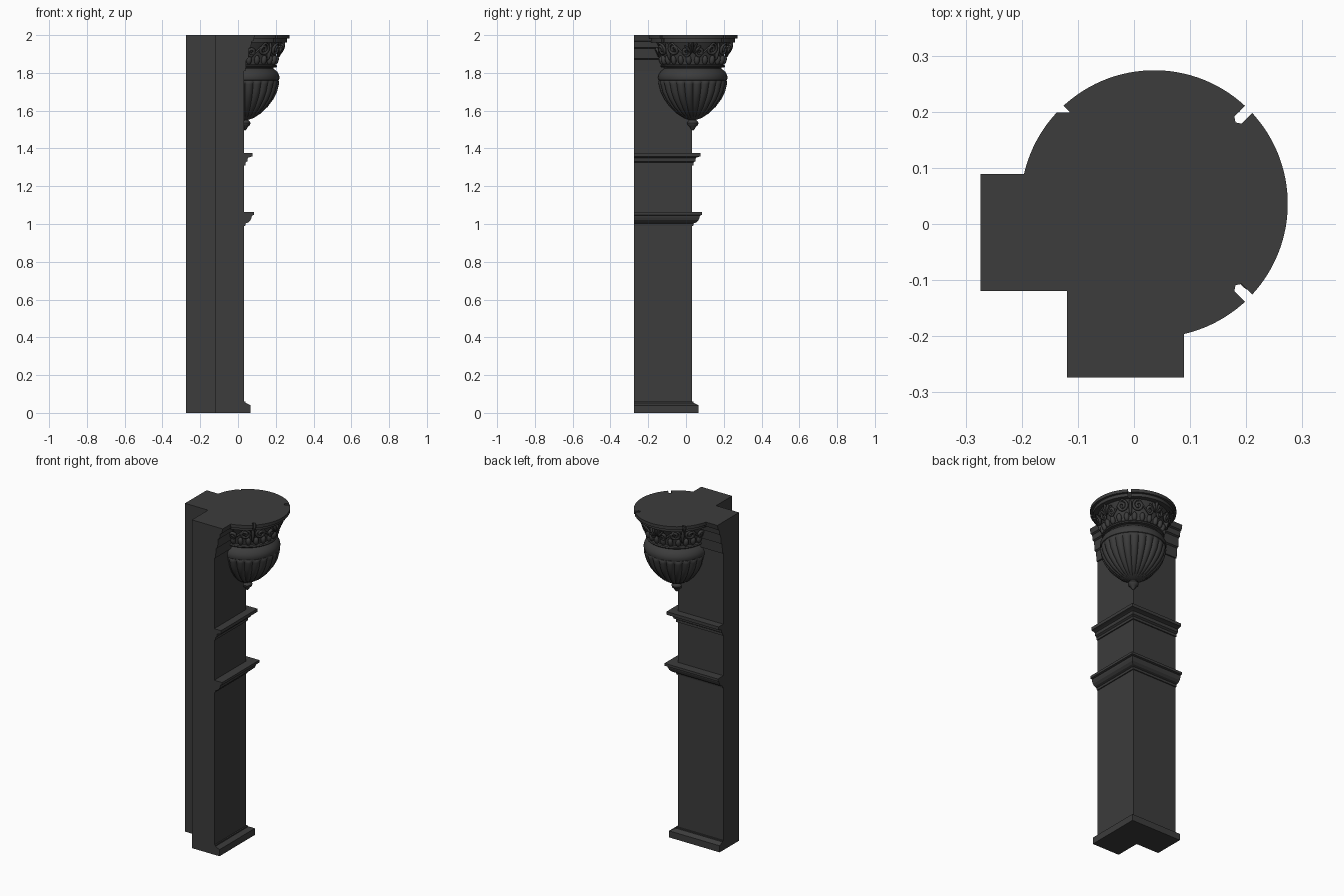
import bpy, bmesh, math
from mathutils import Matrix, Vector

cube = bpy.data.objects.get("Cube")
if cube:
    bpy.data.objects.remove(cube, do_unlink=True)

stone = bpy.data.materials.new("dark_stone")
stone.use_nodes = True
COLOR = (0.045, 0.045, 0.045, 1)
stone.diffuse_color = COLOR
stone.node_tree.nodes["Principled BSDF"].inputs["Base Color"].default_value = COLOR

BACK, NOTCH, FACE = -0.274, -0.119, 0.032   # plan lines of the L-shaped pier
AXIS = Vector((0.036, 0.036, 0))            # axis of the hanging urn
SLOTS = (-45, 45, 135)                      # rim slots, in degrees


def finish(name, bm, smooth=None):
    mesh = bpy.data.meshes.new(name)
    bm.to_mesh(mesh)
    bm.free()
    obj = bpy.data.objects.new(name, mesh)
    bpy.context.collection.objects.link(obj)
    mesh.materials.append(stone)
    if smooth:
        bpy.ops.object.select_all(action='DESELECT')
        obj.select_set(True)
        bpy.context.view_layer.objects.active = obj
        bpy.ops.object.shade_smooth_by_angle(angle=math.radians(smooth))
    return obj


def prism(name, outline, z0, z1):
    """Extrude a plan outline between two heights."""
    bm = bmesh.new()
    base = bm.faces.new([bm.verts.new((x, y, z0)) for x, y in outline])
    top = bmesh.ops.extrude_face_region(bm, geom=[base])["geom"]
    bmesh.ops.translate(bm, vec=(0, 0, z1 - z0),
                        verts=[g for g in top if isinstance(g, bmesh.types.BMVert)])
    bmesh.ops.recalc_face_normals(bm, faces=bm.faces)
    return finish(name, bm)


def moulding(name, profile):
    """Sweep (projection, height) points around the outer corner with a mitre."""
    bm = bmesh.new()
    rings = [[], [], []]
    for d, z in profile:
        out = FACE + d
        for ring, xy in zip(rings, ((BACK, out), (out, out), (out, BACK))):
            ring.append(bm.verts.new((*xy, z)))
    n = len(profile)
    for a, b in zip(rings, rings[1:]):
        for i in range(n):
            k = (i + 1) % n
            bm.faces.new((a[i], a[k], b[k], b[i]))
    bm.faces.new(rings[0])
    bm.faces.new(rings[2])
    bmesh.ops.recalc_face_normals(bm, faces=bm.faces)
    return finish(name, bm)


def revolve(name, profile, lobes=0, steps=152, smooth=40):
    """Revolve (radius, height, groove) points around the exposed three quarters."""
    bm = bmesh.new()
    rows = []
    for r, z, groove in profile:
        row = []
        for j in range(steps + 1):
            a = math.radians(-97.5 + 285 * j / steps)
            rr = r * (1 - groove * (1 - abs(math.sin(lobes * a / 2)) ** 0.6))
            row.append(bm.verts.new(AXIS + Vector((rr * math.cos(a), rr * math.sin(a), z))))
        rows.append(row)
    for lo, hi in zip(rows, rows[1:]):
        for j in range(steps):
            bm.faces.new((lo[j], lo[j + 1], hi[j + 1], hi[j]))
    return finish(name, bm, smooth)


# Pier shaft
prism("pier_shaft", [(BACK, NOTCH), (NOTCH, NOTCH), (NOTCH, BACK), (FACE, BACK),
                     (FACE, FACE), (BACK, FACE)], 0, 2)

# Mouldings on the two outer faces
moulding("base_plinth", [(-.01, 0), (.035, 0), (.035, .04), (.008, .053), (.008, .06), (-.01, .06)])
moulding("lower_band", [(-.01, .99), (.006, .99), (.008, 1.003), (.022, 1.008), (.034, 1.02),
                        (.04, 1.035), (.042, 1.045), (.053, 1.048), (.053, 1.063), (-.01, 1.063)])
moulding("upper_band", [(-.01, 1.31), (.007, 1.31), (.007, 1.325), (.018, 1.332), (.02, 1.35),
                        (.03, 1.354), (.045, 1.358), (.045, 1.377), (-.01, 1.377)])
moulding("stepped_cornice", [(-.01, 1.81), (.008, 1.81), (.012, 1.87), (.022, 1.875), (.026, 1.93),
                             (.036, 1.935), (.04, 1.965), (.05, 1.97), (.057, 2), (-.01, 2)])

# Hanging urn: finial, fluted bowl, collar and bell
revolve("urn_finial", [(.001, 1.495, 0), (.012, 1.505, 0), (.016, 1.515, 0), (.027, 1.523, 0),
                       (.03, 1.535, 0), (.024, 1.546, 0), (.018, 1.55, 0), (.03, 1.562, 0)], steps=36)
revolve("urn_bowl", [(.02, 1.552, 0), (.045, 1.56, .05), (.085, 1.585, .08), (.122, 1.62, .09),
                     (.152, 1.66, .09), (.172, 1.7, .08), (.182, 1.74, .07), (.183, 1.752, .04),
                     (.178, 1.76, 0)], lobes=24)
revolve("urn_collar", [(.17, 1.757, 0), (.181, 1.762, 0), (.184, 1.775, 0), (.181, 1.79, 0),
                       (.172, 1.806, 0), (.16, 1.816, 0), (.152, 1.822, 0), (.152, 1.828, 0),
                       (.168, 1.83, 0), (.172, 1.836, 0), (.168, 1.842, 0), (.156, 1.845, 0)], steps=76)
revolve("capital_bell", [(.155, 1.84, 0), (.16, 1.87, 0), (.167, 1.9, 0), (.178, 1.93, 0),
                         (.193, 1.955, 0), (.2, 1.975, 0)], steps=76)


# Slotted rim plates on top of the urn
def rim(name, radius, z0, z1):
    half, inner = 0.009, 0.205
    points = [(0, 0)]
    for deg in range(-97, 188, 3):
        a = math.radians(deg)
        if deg + 1 in SLOTS or deg - 1 in SLOTS or deg in SLOTS:
            s = math.radians(min(SLOTS, key=lambda v: abs(v - deg)))
            rot = Matrix.Rotation(s, 2)
            for q in ((radius, -half), (inner + .006, -half), (inner, 0), (inner + .006, half), (radius, half)):
                points.append(rot @ Vector(q))
        else:
            points.append((radius * math.cos(a), radius * math.sin(a)))
    prism(name, [(p[0] + AXIS.x, p[1] + AXIS.y) for p in points], z0, z1)


rim("rim_top", .238, 1.981, 2)
rim("rim_lower", .224, 1.962, 1.981)


# Carved scrolls on the bell
def on_bell(deg, arc, z, lift=0.012):
    a = math.radians(deg) + arc / 0.19
    r = 0.16 + 0.04 * max(0, (z - 1.85) / 0.12) ** 1.3 + lift
    return AXIS + Vector((r * math.cos(a), r * math.sin(a), z))


def scroll_points(side):
    """Two opposed spirals joined by a stem, as (arc, height) pairs."""
    first, second = [], []
    for i in range(22):
        t = i / 21
        a, r = math.pi * (0.5 + 3 * (1 - t)), .007 + .024 * t
        first.append((side * (.045 + r * math.cos(a)), 1.925 + r * math.sin(a)))
        a, r = math.pi * (-0.5 - 2.5 * t), .022 - .016 * t
        second.append((side * (.112 - r * math.cos(a)), 1.91 + r * math.sin(a)))
    return first + second


curve = bpy.data.curves.new("capital_scrolls", 'CURVE')
curve.dimensions = '3D'
curve.bevel_depth = 0.0075
curve.bevel_resolution = 1
curve.use_fill_caps = True
for deg in SLOTS:
    for side in (-1, 1):
        pts = scroll_points(side)
        spline = curve.splines.new('POLY')
        spline.points.add(len(pts) - 1)
        for p, (arc, z) in zip(spline.points, pts):
            p.co = (*on_bell(deg, arc, z), 1)
            p.radius = 0.7 + 0.5 * math.sin(math.pi * min(1, (z - 1.88) / 0.08))
scrolls = bpy.data.objects.new("capital_scrolls", curve)
bpy.context.collection.objects.link(scrolls)
curve.materials.append(stone)

# Leaves, centre palmettes and slot bars as flattened ovals
bm = bmesh.new()


def leaf(deg, arc, z, width, height, tilt=0, lift=.004):
    p = on_bell(deg, arc, z, lift)
    turn = Matrix.Rotation(math.radians(deg) + arc / .19, 4, 'Z')
    lean = Matrix.Rotation(math.radians(14), 4, 'Y') @ Matrix.Rotation(tilt, 4, 'X')
    size = Matrix.Diagonal((.014, width, height, 1))
    bmesh.ops.create_uvsphere(bm, u_segments=10, v_segments=6, radius=1,
                              matrix=Matrix.Translation(p) @ turn @ lean @ size)


for k in range(18):
    leaf(-82.5 + 15 * k, 0, 1.868, .015, .026)
for deg in (0, 90):
    for k in range(-2, 3):
        leaf(deg, k * .012, 1.94 - abs(k) * .008, .007, .028, -k * .35, .012)
for deg in SLOTS:
    leaf(deg, 0, 1.915, .009, .05, 0, .006)
finish("capital_leaves", bm, 50)
